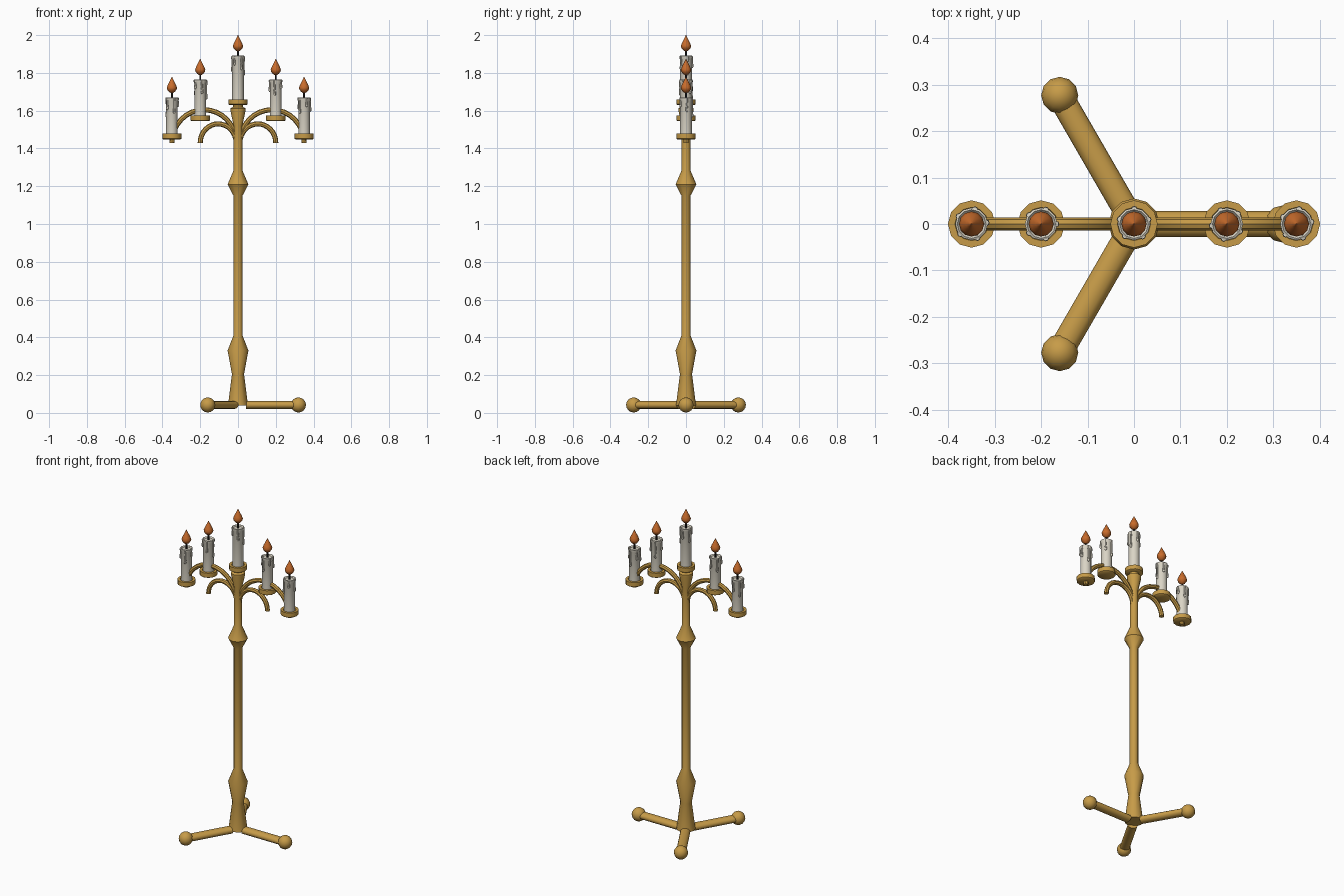
import bpy, math
from mathutils import Vector, Matrix

cube = bpy.data.objects.get("Cube")
if cube:
    bpy.data.objects.remove(cube, do_unlink=True)


def material(name, rgb):
    m = bpy.data.materials.new(name)
    m.use_nodes = True
    m.diffuse_color = (*rgb, 1)
    m.node_tree.nodes["Principled BSDF"].inputs["Base Color"].default_value = (*rgb, 1)
    return m


GOLD = material("antique gold", (0.57, 0.33, 0.065))
WAX = material("ivory wax", (0.70, 0.66, 0.56))
FLAME = material("orange flame", (0.58, 0.15, 0.025))
WICK = material("black wick", (0.02, 0.017, 0.015))


def finish(name, mesh, mat, angle=40):
    ob = bpy.data.objects.new(name, mesh)
    bpy.context.collection.objects.link(ob)
    mesh.materials.append(mat)
    bpy.ops.object.select_all(action="DESELECT")
    ob.select_set(True)
    bpy.context.view_layer.objects.active = ob
    bpy.ops.object.shade_smooth_by_angle(angle=math.radians(angle))
    return ob


def skin(name, rings, mat):
    """Bridge a list of equal rings and cap both ends."""
    n = len(rings[0])
    verts = [p for ring in rings for p in ring]
    faces = [(i * n + j, i * n + (j + 1) % n, (i + 1) * n + (j + 1) % n, (i + 1) * n + j)
             for i in range(len(rings) - 1) for j in range(n)]
    faces += [tuple(reversed(range(n))), tuple(range(len(verts) - n, len(verts)))]
    mesh = bpy.data.meshes.new(name)
    mesh.from_pydata(verts, [], faces)
    return finish(name, mesh, mat)


def lathe(name, profile, mat, at=(0, 0, 0), sides=12):
    """Turn (radius, height) pairs about the vertical axis."""
    rings = [[Vector(at) + Vector((r * math.cos(a), r * math.sin(a), z))
              for a in (math.tau * j / sides for j in range(sides))] for r, z in profile]
    return skin(name, rings, mat)


# Turned pole with two swellings and a flared top
lathe("pole", [(0.053, 0.04), (0.032, 0.205), (0.055, 0.33), (0.024, 0.41),
               (0.024, 1.15), (0.055, 1.21), (0.023, 1.285), (0.023, 1.52),
               (0.040, 1.60), (0.040, 1.612), (0.026, 1.62), (0.026, 1.64)], GOLD)

# Three flattened legs, each ending in a ball foot
for k, side in enumerate(("left", "back_right", "front_right")):
    turn = Matrix.Rotation(math.tau * k / 3, 3, "Z")
    rings = [[turn @ Vector((x, 0.028 * math.cos(a), 0.042 + 0.021 * math.sin(a)))
              for a in (math.tau * j / 12 for j in range(12))] for x in (0.042, 0.32)]
    skin(side + "_leg", rings, GOLD)
    bpy.ops.mesh.primitive_uv_sphere_add(segments=12, ring_count=8, radius=0.04,
                                         location=turn @ Vector((0.32, 0, 0.042)))
    foot = bpy.context.object
    foot.name = side + "_foot"
    foot.data.materials.append(GOLD)
    bpy.ops.object.shade_smooth_by_angle(angle=math.radians(40))


def arm(name, sign, reach, rise):
    """Half-ellipse tube leaving the pole and curving over."""
    start, half, thick, base = 0.01, (reach - 0.01) / 2, 0.0135, 1.43
    rings = []
    for i in range(17):
        t = math.pi * (1 - i / 16)
        centre = Vector((start + half + half * math.cos(t), 0, base + rise * math.sin(t)))
        out = Vector((math.cos(t) / half, 0, math.sin(t) / rise)).normalized()
        ring = [centre + thick * (math.cos(a) * out + math.sin(a) * Vector((0, 1, 0)))
                for a in (math.tau * j / 8 for j in range(8))]
        if sign < 0:
            ring = [Vector((-p.x, p.y, p.z)) for p in reversed(ring)]
        rings.append(ring)
    skin(name, rings, GOLD)


for side, sign in (("left", 1), ("right", -1)):
    arm(side + "_long_arm", sign, 0.35, 0.175)
    arm(side + "_short_arm", sign, 0.20, 0.10)


def candle(name, x, cup, top, turn):
    at = (x, 0, 0)
    # Drip cup
    lathe(name + "_cup", [(0.046, cup), (0.051, cup + 0.004), (0.051, cup + 0.03),
                          (0.036, cup + 0.03), (0.034, cup + 0.025)], GOLD, at)
    # Wax body with a swollen, dished rim
    lathe(name + "_candle", [(0.031, cup + 0.02), (0.031, top - 0.022), (0.035, top - 0.012),
                             (0.035, top - 0.002), (0.031, top), (0.025, top - 0.008)], WAX, at)
    # Wax runs down the side
    for k, length in enumerate((0.10, 0.06, 0.08, 0.045, 0.07)):
        a = turn + math.tau * k / 5
        spot = (x + 0.032 * math.cos(a), 0.032 * math.sin(a), top)
        lathe(name + "_drip", [(0.002, -length - 0.006), (0.007, -length),
                               (0.007, 0.012 - length), (0.004, 0.03 - length),
                               (0.006, -0.004)], WAX, spot, 8)
    # Wick and flame
    lathe(name + "_wick", [(0.005, top - 0.01), (0.005, top + 0.032)], WICK, at, 8)
    flame = [(0.003, 0.022), (0.016, 0.03), (0.025, 0.042), (0.027, 0.052),
             (0.022, 0.066), (0.012, 0.086), (0.005, 0.1), (0.001, 0.109)]
    lathe(name + "_flame", [(r, top + z) for r, z in flame], FLAME, at)


candle("centre", 0, 1.63, 1.891, 0.3)
for side, sign in (("left", 1), ("right", -1)):
    candle(side + "_inner", sign * 0.20, 1.545, 1.765, 1.0 + sign)
    candle(side + "_outer", sign * 0.35, 1.448, 1.67, 2.0 - sign * 0.6)
